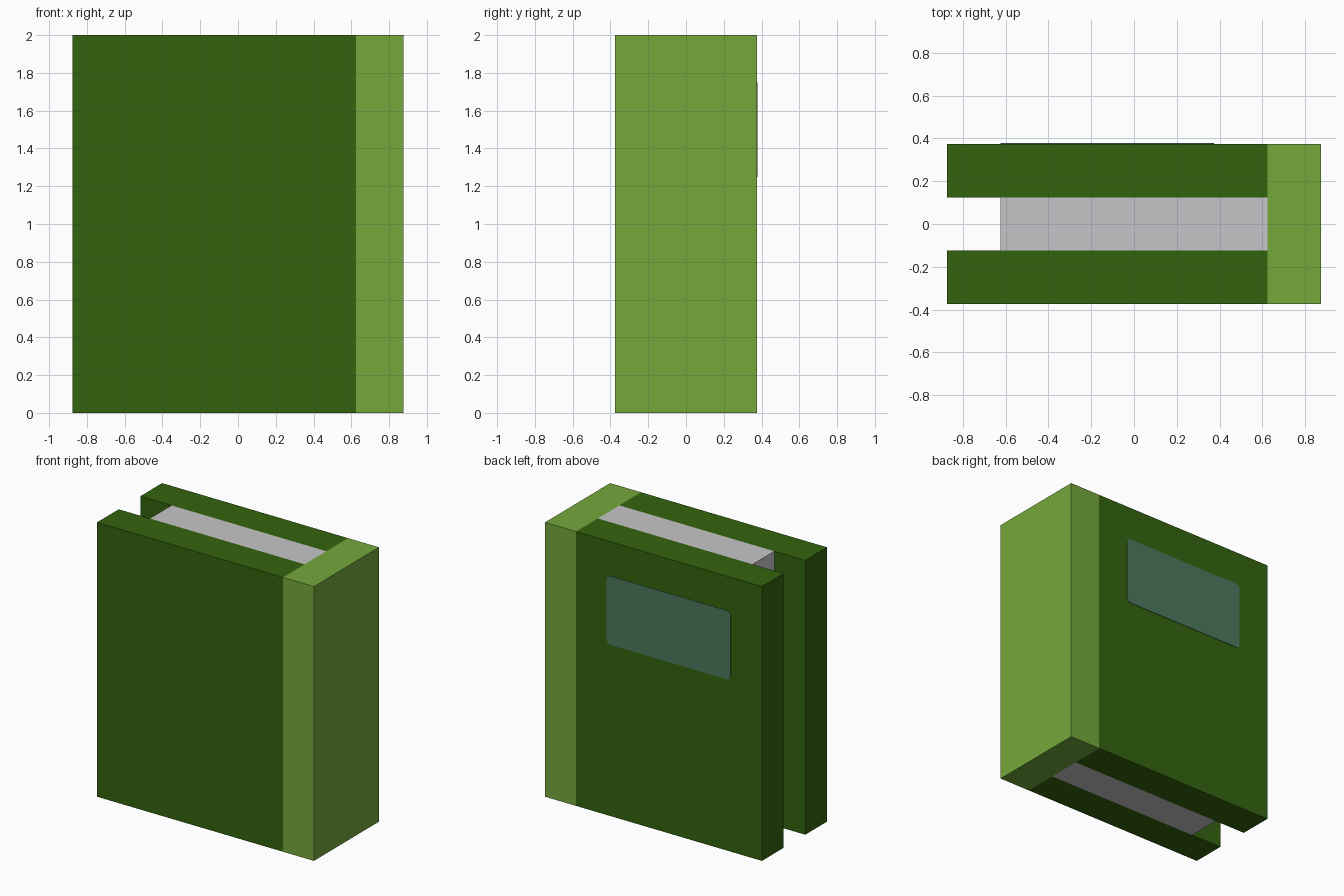
import bpy, bmesh, math

if "Cube" in bpy.data.objects:
    bpy.data.objects.remove(bpy.data.objects["Cube"])


def srgb(r, g, b):
    def lin(c):
        c /= 255
        return c / 12.92 if c <= 0.04045 else ((c + 0.055) / 1.055) ** 2.4
    return (lin(r), lin(g), lin(b), 1)


def material(name, rgb):
    m = bpy.data.materials.new(name)
    m.diffuse_color = srgb(*rgb)
    m.use_nodes = True
    m.node_tree.nodes["Principled BSDF"].inputs["Base Color"].default_value = m.diffuse_color
    return m


COVER = material("dark green", (52, 100, 14))
SPINE = material("light green", (116, 168, 60))
PAPER = material("paper grey", (198, 198, 200))
LABEL = material("muted teal", (75, 121, 94))


def add_object(name, bm, mat):
    bmesh.ops.recalc_face_normals(bm, faces=bm.faces)
    mesh = bpy.data.meshes.new(name)
    bm.to_mesh(mesh)
    bm.free()
    mesh.materials.append(mat)
    obj = bpy.data.objects.new(name, mesh)
    bpy.context.collection.objects.link(obj)
    return obj


def box(name, lo, hi, mat):
    bm = bmesh.new()
    bmesh.ops.create_cube(bm, size=1)
    for v in bm.verts:
        v.co = [lo[i] if v.co[i] < 0 else hi[i] for i in range(3)]
    return add_object(name, bm, mat)


# Two thick cover boards
for name, y in (("front_cover", -0.375), ("back_cover", 0.125)):
    box(name, (-0.875, y, 0), (0.625, y + 0.25, 2), COVER)

# Spine and page block
box("spine", (0.625, -0.375, 0), (0.875, 0.375, 2), SPINE)
box("pages", (-0.625, -0.125, 0), (0.625, 0.125, 2), PAPER)

# Rounded label plate on the back cover
bm = bmesh.new()
radius, steps = 0.03, 4
corners = [(0.375, 1.75), (-0.625, 1.75), (-0.625, 1.25), (0.375, 1.25)]
signs = [(-1, -1), (1, -1), (1, 1), (-1, 1)]
ring = []
for k, ((x, z), (sx, sz)) in enumerate(zip(corners, signs)):
    for s in range(steps + 1):
        a = math.pi / 2 * (k + s / steps)
        ring.append(bm.verts.new((x + sx * radius + radius * math.cos(a), 0.375,
                                  z + sz * radius + radius * math.sin(a))))
face = bm.faces.new(ring)
top = bmesh.ops.extrude_face_region(bm, geom=[face])["geom"]
bmesh.ops.translate(bm, vec=(0, 0.003, 0),
                    verts=[g for g in top if isinstance(g, bmesh.types.BMVert)])
add_object("label", bm, LABEL)
